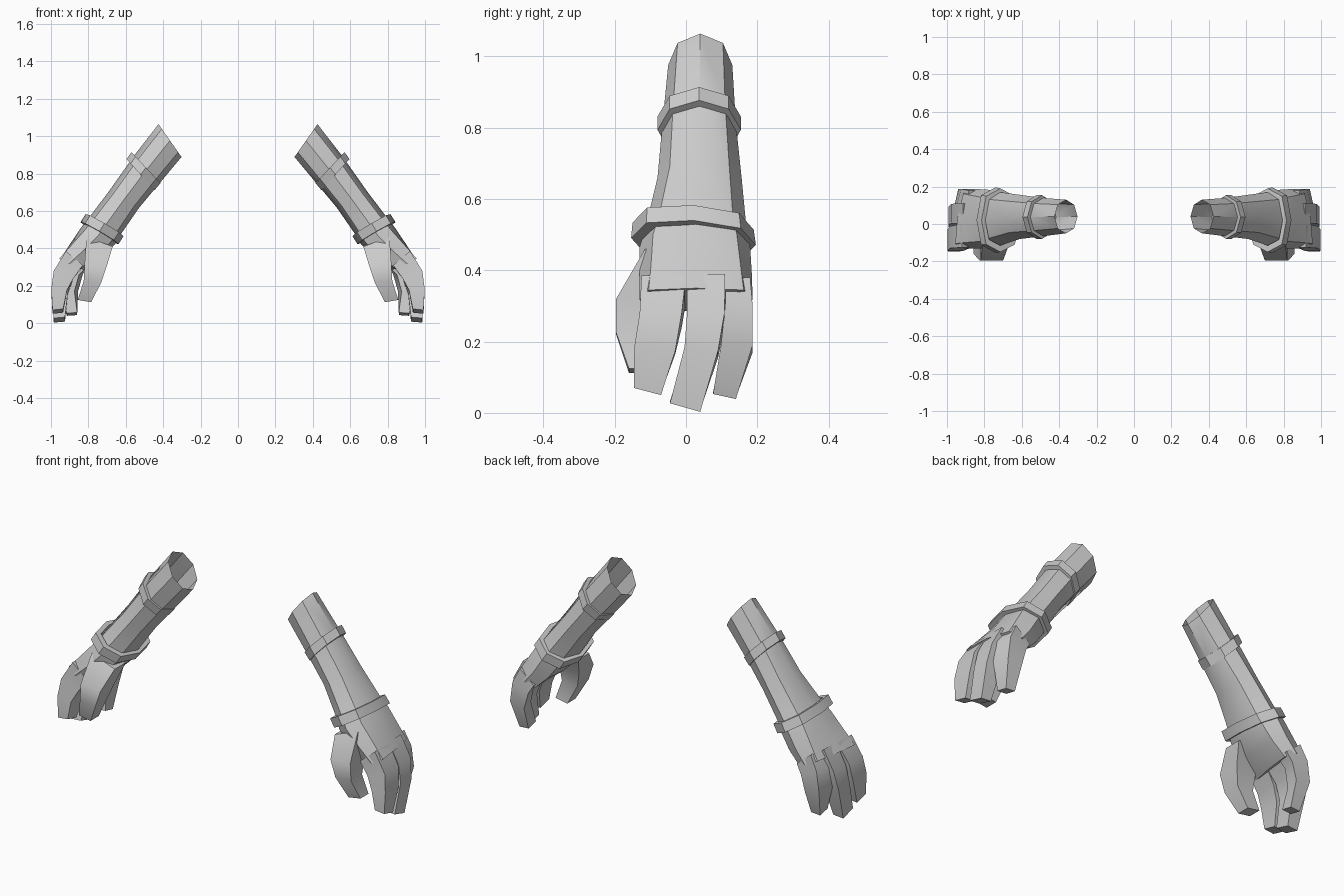
import bpy, bmesh
from math import cos, sin, pi, radians
from mathutils import Vector

cube = bpy.data.objects.get("Cube")
if cube:
    bpy.data.objects.remove(cube)

grey = bpy.data.materials.new("light_grey")
grey.use_nodes = True
grey.diffuse_color = (.6, .6, .6, 1)
grey.node_tree.nodes["Principled BSDF"].inputs["Base Color"].default_value = grey.diffuse_color


def section(outer, inner, y_range, tilt=(0, 0), sides=8, phase=0, power=1, scale=1):
    """Cross-section between an outer and an inner (x, z) point, spanning a y range."""
    front, back = y_range
    middle = Vector((outer[0] + inner[0], front + back, outer[1] + inner[1])) / 2
    across = Vector((outer[0] - inner[0], 0, outer[1] - inner[1])) / 2
    along = Vector((tilt[0], (back - front) / 2, tilt[1]))

    def squared(value):
        if abs(value) < 1e-6:
            return 0
        return abs(value) ** power * (1 if value > 0 else -1)

    points = []
    for step in range(sides):
        angle = phase + 2 * pi * step / sides
        points.append(middle + scale * (across * squared(cos(angle)) + along * squared(sin(angle))))
    return points


def loft(name, loops, cap_start=True, cap_end=True, closed=False, smooth=40):
    """Skin a row of sections and mirror the part to the other arm."""
    bm = bmesh.new()
    rows = [[bm.verts.new(p) for p in loop] for loop in loops]
    pairs = list(zip(rows, rows[1:]))
    if closed:
        pairs.append((rows[-1], rows[0]))
    for a, b in pairs:
        for i in range(len(a)):
            j = (i + 1) % len(a)
            bm.faces.new((a[i], a[j], b[j], b[i]))
    if cap_start and not closed:
        bm.faces.new(rows[0])
    if cap_end and not closed:
        bm.faces.new(rows[-1])
    bmesh.ops.recalc_face_normals(bm, faces=bm.faces)
    mesh = bpy.data.meshes.new(name)
    bm.to_mesh(mesh)
    bm.free()
    mesh.materials.append(grey)
    part = bpy.data.objects.new(name, mesh)
    bpy.context.collection.objects.link(part)
    bpy.ops.object.select_all(action='DESELECT')
    part.select_set(True)
    bpy.context.view_layer.objects.active = part
    bpy.ops.object.shade_smooth_by_angle(angle=radians(smooth))
    part.modifiers.new("other_arm", 'MIRROR').use_mirror_merge = False


def band(name, top, bottom, power):
    """Raised cuff with a rectangular profile."""
    loops = [section(*top, power=power, scale=.8), section(*top, power=power),
             section(*bottom, power=power), section(*bottom, power=power, scale=.8)]
    loft(name, loops, closed=True, smooth=30)


def finger(name, *sections):
    """Four-sided tapering digit."""
    loft(name, [section(*s, sides=4, phase=pi / 4, power=0) for s in sections])


# Sleeve, forearm and palm in one skin, open at the elbow
loft("forearm_and_palm", [
    section((.425, 1.064), (.302, .888), (-.05, .13)),
    section((.56, .89), (.43, .735), (-.066, .14)),
    section((.69, .705), (.53, .615), (-.08, .156)),
    section((.8, .56), (.63, .47), (-.115, .17), power=.9),
    section((.837, .513), (.66, .42), (-.13, .18), power=.8),
    section((.9, .42), (.73, .35), (-.13, .185), (-.015, 0), power=.65),
    section((.945, .35), (.815, .285), (-.13, .187), (-.025, 0), power=.5),
], cap_start=False)

# Cuffs
band("forearm_band", ((.57, .914), (.414, .749), (-.08, .154)),
     ((.596, .877), (.446, .711), (-.08, .154)), 1)
band("wrist_band", ((.815, .583), (.612, .465), (-.15, .19), (0, -.01)),
     ((.842, .54), (.639, .422), (-.154, .196), (0, -.01)), .8)

# Three fingers curling towards the palm
finger("index_finger",
       ((.92, .385), (.83, .31), (-.125, 0)),
       ((.985, .28), (.88, .24), (-.13, -.012)),
       ((.998, .18), (.915, .17), (-.145, -.03), (0, -.005)),
       ((.992, .06), (.935, .066), (-.146, -.07), (0, -.01)))
finger("middle_finger",
       ((.915, .39), (.82, .31), (.003, .11)),
       ((.975, .28), (.88, .24), (.003, .108)),
       ((.993, .18), (.91, .16), (-.004, .09), (0, -.005)),
       ((.985, .015), (.925, .02), (-.045, .04), (0, -.012)))
finger("outer_finger",
       ((.885, .38), (.80, .31), (.112, .18)),
       ((.935, .3), (.84, .26), (.11, .187), (-.01, 0)),
       ((.95, .19), (.865, .17), (.098, .187), (-.01, 0)),
       ((.915, .046), (.86, .05), (.076, .14), (0, -.007)))

# Thumb at the front of the palm
finger("thumb",
       ((.81, .46), (.67, .41), (-.115, -.02)),
       ((.82, .32), (.70, .31), (-.196, -.07)),
       ((.825, .225), (.73, .22), (-.196, -.1)),
       ((.857, .124), (.785, .112), (-.16, -.09)))
